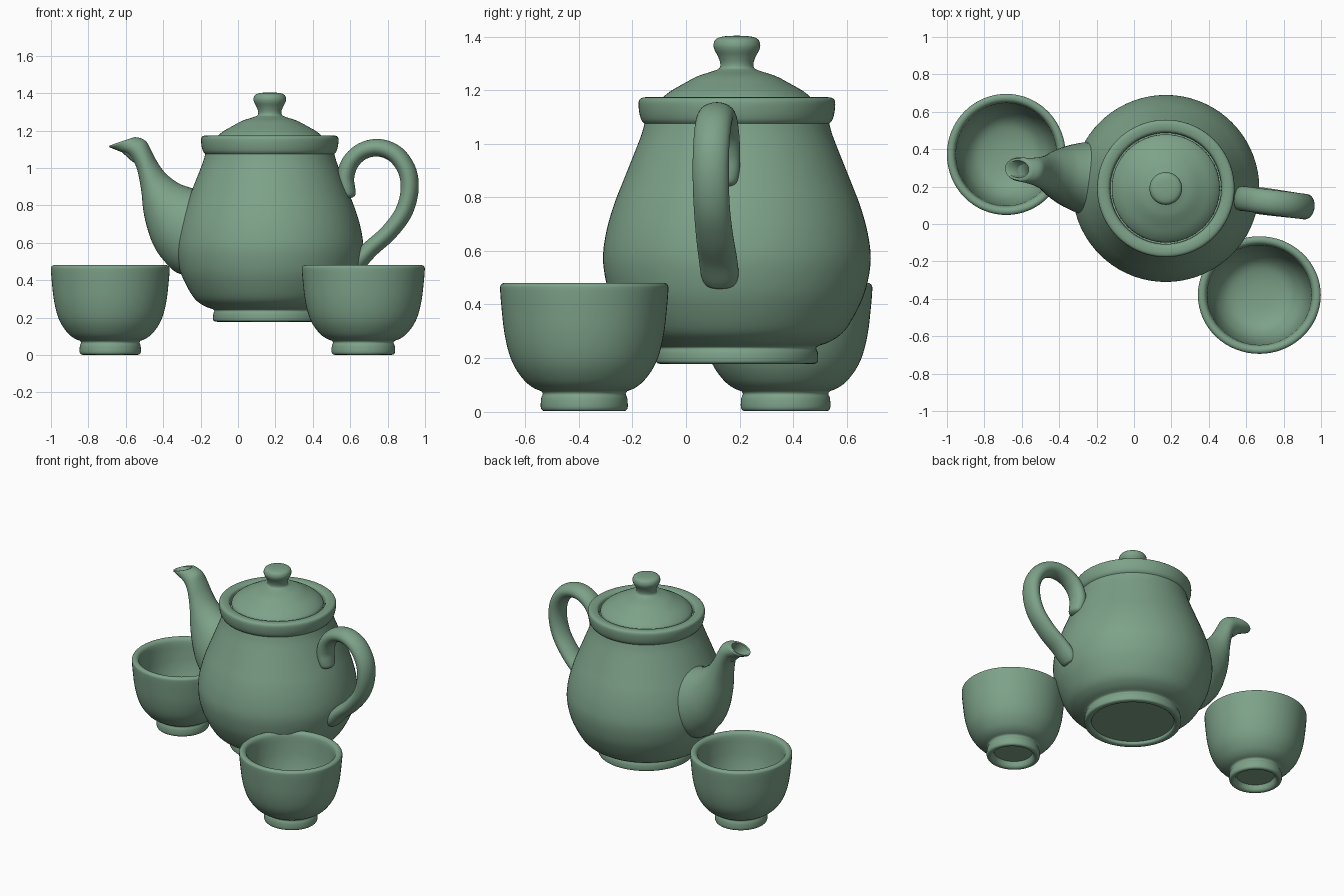
import bpy, bmesh, math
from mathutils import Vector

green = bpy.data.materials.new("sage green glaze")
green.diffuse_color = (0.205, 0.36, 0.25, 1)


def spline(pts, n):
    """Catmull-Rom through tuples of any length"""
    out = []
    for i in range(len(pts) - 1):
        p0, p1, p2, p3 = pts[max(i - 1, 0)], pts[i], pts[i + 1], pts[min(i + 2, len(pts) - 1)]
        for k in range(n):
            t = k / n
            out.append(tuple(0.5 * (2 * b + (c - a) * t + (2 * a - 5 * b + 4 * c - d) * t * t
                                    + (3 * b - a - 3 * c + d) * t ** 3)
                             for a, b, c, d in zip(p0, p1, p2, p3)))
    out.append(tuple(pts[-1]))
    return out


def skin(name, rings, loc, rot=0.0, scale=(1, 1, 1)):
    """Join rings of equal point count into a closed smooth mesh"""
    bm = bmesh.new()
    vs = [[bm.verts.new(p) for p in r] for r in rings]
    n = len(vs[0])
    for a, b in zip(vs, vs[1:]):
        for j in range(n):
            bm.faces.new((a[j], a[(j + 1) % n], b[(j + 1) % n], b[j]))
    bm.faces.new(vs[0][::-1])
    bm.faces.new(vs[-1])
    bmesh.ops.recalc_face_normals(bm, faces=bm.faces)
    me = bpy.data.meshes.new(name)
    bm.to_mesh(me)
    bm.free()
    me.materials.append(green)
    ob = bpy.data.objects.new(name, me)
    bpy.context.collection.objects.link(ob)
    ob.location, ob.rotation_euler, ob.scale = loc, (0, 0, rot), scale
    bpy.ops.object.select_all(action='DESELECT')
    ob.select_set(True)
    bpy.context.view_layer.objects.active = ob
    bpy.ops.object.shade_smooth_by_angle(angle=math.radians(50))
    return ob


def lathe(name, profile, loc, seg=72, scale=(1, 1, 1)):
    ang = [2 * math.pi * j / seg for j in range(seg)]
    rings = [[(max(r, 0.002) * math.cos(a), max(r, 0.002) * math.sin(a), z) for a in ang]
             for r, z in profile]
    return skin(name, rings, loc, scale=scale)


def tube(name, sections, loc, rot, seg=32):
    """Sections: lower point, upper point (x, z) and half width in y"""
    rings = []
    for x0, z0, x1, z1, w in sections:
        ring = []
        for j in range(seg):
            a = 2 * math.pi * j / seg
            c = (1 - math.cos(a)) / 2
            ring.append((x0 + (x1 - x0) * c, w * math.sin(a), z0 + (z1 - z0) * c))
        rings.append(ring)
    return skin(name, rings, loc, rot)


POT = (0.17, 0.19, 0)
TURN = -0.13

# teapot body: recessed foot, belly, collar with rounded rim and lid seat
foot = spline([(0.26, 0.20), (0.262, 0.185), (0.275, 0.178), (0.295, 0.18), (0.303, 0.19),
               (0.302, 0.22), (0.296, 0.237), (0.305, 0.245)], 3)
belly = spline([(0.305, 0.245), (0.355, 0.265), (0.405, 0.305), (0.455, 0.39), (0.485, 0.47),
                (0.50, 0.57), (0.488, 0.67), (0.46, 0.77), (0.425, 0.86), (0.385, 0.96),
                (0.358, 1.03), (0.345, 1.075)], 5)
collar = spline([(0.345, 1.075), (0.357, 1.09), (0.365, 1.12), (0.367, 1.155), (0.358, 1.17),
                 (0.335, 1.174), (0.308, 1.168), (0.298, 1.15), (0.297, 1.12)], 4)
lathe("teapot_body", [(0, 0.20)] + foot + belly[1:] + collar[1:] + [(0, 1.12)], POT)

# lid with knob
dome = spline([(0.289, 1.145), (0.284, 1.165), (0.25, 1.195), (0.20, 1.224), (0.145, 1.253),
               (0.09, 1.271), (0.066, 1.282), (0.062, 1.30), (0.07, 1.325), (0.084, 1.352),
               (0.087, 1.372), (0.078, 1.391), (0.05, 1.401), (0, 1.404)], 5)
lathe("lid", [(0, 1.11), (0.285, 1.11)] + dome, POT, 64)


def local(s):
    return ((s[0] - 0.17) / 0.99, s[1], (s[2] - 0.17) / 0.99, s[3], s[4])


# spout, with a hollow mouth
outer = spline([local(s) for s in [
    (-0.12, 0.44, -0.08, 0.86, 0.19), (-0.30, 0.43, -0.20, 0.885, 0.195),
    (-0.40, 0.51, -0.255, 0.895, 0.175), (-0.46, 0.61, -0.32, 0.92, 0.148),
    (-0.50, 0.75, -0.385, 0.97, 0.118), (-0.515, 0.88, -0.43, 1.03, 0.096),
    (-0.54, 1.0, -0.462, 1.09, 0.082), (-0.58, 1.065, -0.485, 1.135, 0.073),
    (-0.635, 1.09, -0.508, 1.155, 0.067), (-0.685, 1.11, -0.535, 1.163, 0.064)]], 5)
mouth = [local(s) for s in [(-0.688, 1.117, -0.548, 1.165, 0.058),
                            (-0.675, 1.118, -0.562, 1.160, 0.046),
                            (-0.62, 1.085, -0.545, 1.13, 0.042),
                            (-0.56, 1.03, -0.50, 1.08, 0.038)]]
tube("spout", outer + mouth, POT, TURN)

# handle: path of x, z, half thickness, half width
path = spline([(0.592, 0.838, 0.012, 0.02), (0.59, 0.85, 0.038, 0.05), (0.582, 0.885, 0.044, 0.062),
               (0.574, 0.95, 0.046, 0.066), (0.60, 1.03, 0.046, 0.066),
               (0.665, 1.09, 0.046, 0.066), (0.755, 1.108, 0.047, 0.067),
               (0.845, 1.07, 0.048, 0.068), (0.905, 0.98, 0.048, 0.068),
               (0.915, 0.87, 0.047, 0.068), (0.88, 0.755, 0.046, 0.068),
               (0.80, 0.65, 0.045, 0.07), (0.71, 0.57, 0.045, 0.072),
               (0.655, 0.51, 0.045, 0.07), (0.635, 0.475, 0.034, 0.055), (0.63, 0.463, 0.012, 0.02)], 5)
sections = []
for i, (x, z, t, w) in enumerate(path):
    a, b = path[max(i - 1, 0)], path[min(i + 1, len(path) - 1)]
    d = Vector((b[0] - a[0], b[1] - a[1])).normalized()
    sections.append(local((x + d.y * t, z - d.x * t, x - d.y * t, z + d.x * t, w)))
tube("handle", sections, POT, TURN)

# two cups: foot ring with recess, round bowl, thick lip, hollow inside
cup = [(0, 0.04)] + spline([(0.118, 0.04), (0.128, 0.012), (0.142, 0.002), (0.158, 0.004), (0.165, 0.018),
                            (0.163, 0.05), (0.157, 0.066), (0.163, 0.076)], 3)
cup += spline([(0.163, 0.076), (0.195, 0.09), (0.228, 0.117), (0.263, 0.165), (0.286, 0.22),
               (0.303, 0.295), (0.313, 0.38), (0.319, 0.455), (0.315, 0.474), (0.30, 0.481),
               (0.282, 0.474), (0.272, 0.45), (0.266, 0.38), (0.254, 0.29), (0.225, 0.20),
               (0.17, 0.135), (0.09, 0.108), (0, 0.102)], 4)[1:]
for name, x, y, sx, sy in (("left_cup", -0.683, 0.372, 0.995, 1.015),
                           ("right_cup", 0.67, -0.38, 1.03, 0.985)):
    lathe(name, cup, (x, y, 0), 64, (sx, sy, 1))
